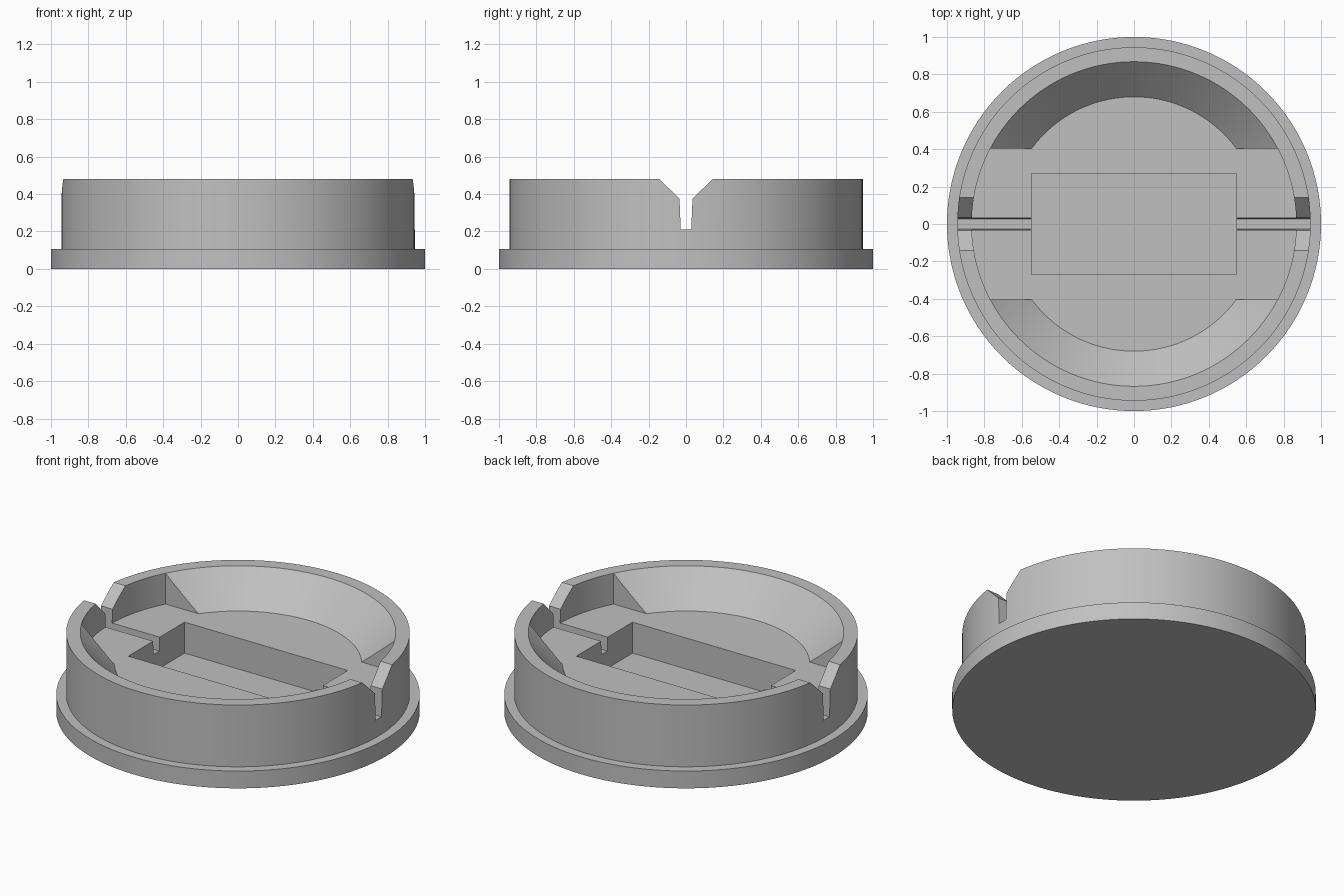
import bpy, bmesh, math
from mathutils import Matrix, Vector

default = bpy.data.objects.get("Cube")
if default:
    bpy.data.objects.remove(default, do_unlink=True)

SEGMENTS = 128
RIM_Z, FLOOR_Z, FLANGE_Z = 0.48, 0.293, 0.105
BORE_R, WALL_R = 0.868, 0.945

grey = bpy.data.materials.new("light grey")
grey.use_nodes = True
COLOUR = (0.53, 0.53, 0.53, 1)
grey.diffuse_color = COLOUR
grey.node_tree.nodes["Principled BSDF"].inputs["Base Color"].default_value = COLOUR


def add_object(name, bm):
    bmesh.ops.recalc_face_normals(bm, faces=bm.faces)
    mesh = bpy.data.meshes.new(name)
    bm.to_mesh(mesh)
    bm.free()
    obj = bpy.data.objects.new(name, mesh)
    bpy.context.collection.objects.link(obj)
    mesh.materials.append(grey)
    return obj


def lathe(profile, closed):
    """Revolve (radius, z) points about z; open profiles get end caps."""
    bm = bmesh.new()
    rings = []
    for r, z in profile:
        angles = [math.tau * i / SEGMENTS for i in range(SEGMENTS)]
        rings.append([bm.verts.new((r * math.cos(a), r * math.sin(a), z)) for a in angles])
    pairs = list(zip(rings, rings[1:]))
    if closed:
        pairs.append((rings[-1], rings[0]))
    else:
        bm.faces.new(rings[0])
        bm.faces.new(rings[-1])
    for low, high in pairs:
        for i in range(SEGMENTS):
            j = (i + 1) % SEGMENTS
            bm.faces.new((low[i], low[j], high[j], high[i]))
    return bm


def activate(obj):
    bpy.ops.object.select_all(action='DESELECT')
    obj.select_set(True)
    bpy.context.view_layer.objects.active = obj


def carve(obj, cutter):
    activate(obj)
    mod = obj.modifiers.new("carve", 'BOOLEAN')
    mod.operation, mod.solver, mod.object = 'DIFFERENCE', 'EXACT', cutter
    bpy.ops.object.modifier_apply(modifier=mod.name)
    bpy.data.objects.remove(cutter, do_unlink=True)


def smooth(obj):
    activate(obj)
    bpy.ops.object.shade_smooth_by_angle(angle=math.radians(25))


# Flanged round cup
cup = add_object("round_cup", lathe([
    (1, 0), (1, FLANGE_Z), (WALL_R, FLANGE_Z), (WALL_R, RIM_Z),
    (BORE_R, RIM_Z), (BORE_R, FLOOR_Z)], closed=False))

# Rectangular pocket in the floor
bm = bmesh.new()
height = 0.5
bmesh.ops.create_cube(bm, size=1, matrix=Matrix.Translation((0, 0, FLANGE_Z + height / 2))
                      @ Matrix.Diagonal((1.096, 0.54, height, 1)))
carve(cup, add_object("pocket_cutter", bm))

# Cross slot with a flared mouth, running through both sides
half = [(0.028, 0.21), (0.035, 0.376), (0.143, RIM_Z), (0.143, 0.6)]
outline = half + [(-y, z) for y, z in reversed(half)]
bm = bmesh.new()
face = bm.faces.new([bm.verts.new((-1.2, y, z)) for y, z in outline])
out = bmesh.ops.extrude_face_region(bm, geom=[face])
bmesh.ops.translate(bm, vec=(2.4, 0, 0),
                    verts=[v for v in out["geom"] if isinstance(v, bmesh.types.BMVert)])
carve(cup, add_object("slot_cutter", bm))
smooth(cup)

# Sloped ledges at the front and back of the bore
for name, side in (("front_ledge", -1), ("back_ledge", 1)):
    bm = lathe([(0.68, FLOOR_Z), (BORE_R, FLOOR_Z), (BORE_R, RIM_Z)], closed=True)
    geom = bm.verts[:] + bm.edges[:] + bm.faces[:]
    bmesh.ops.bisect_plane(bm, geom=geom, plane_co=(0, side * 0.403, 0),
                           plane_no=Vector((0, side, 0)), clear_inner=True)
    bmesh.ops.holes_fill(bm, edges=[e for e in bm.edges if e.is_boundary], sides=0)
    smooth(add_object(name, bm))
